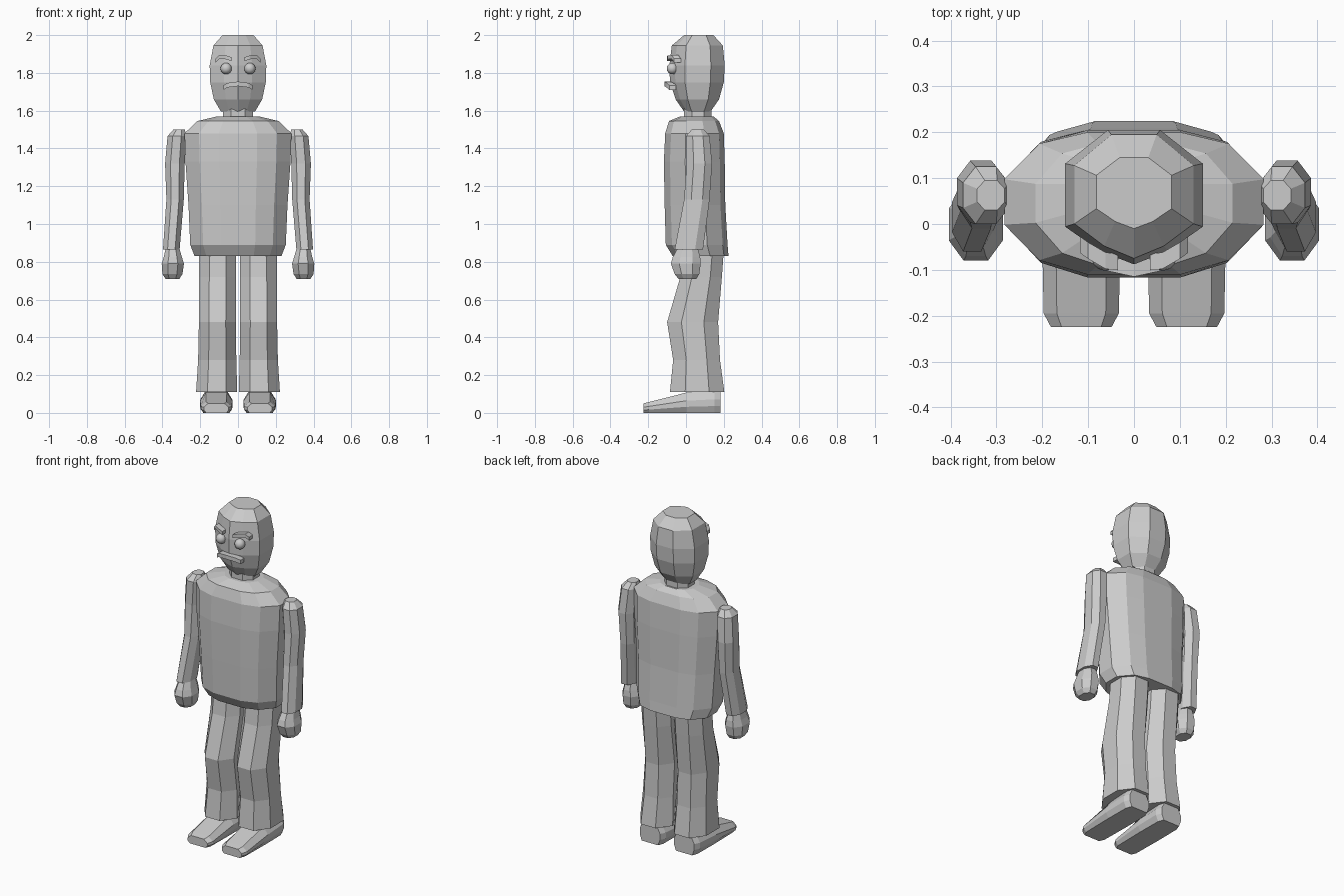
import bpy, bmesh, math
from mathutils import Matrix

if "Cube" in bpy.data.objects:
    bpy.data.objects.remove(bpy.data.objects["Cube"])


def finish(name, bm, mirror=False):
    bmesh.ops.recalc_face_normals(bm, faces=bm.faces)
    mesh = bpy.data.meshes.new(name)
    bm.to_mesh(mesh)
    bm.free()
    ob = bpy.data.objects.new(name, mesh)
    bpy.context.collection.objects.link(ob)
    if mirror:
        ob.modifiers.new("Mirror", 'MIRROR')
    return ob


def loft(name, rings, mirror=False):
    """Skin a list of equal-length point rings and cap both ends."""
    bm = bmesh.new()
    vr = [[bm.verts.new(p) for p in r] for r in rings]
    n = len(vr[0])
    for a, b in zip(vr, vr[1:]):
        for i in range(n):
            j = (i + 1) % n
            bm.faces.new((a[i], a[j], b[j], b[i]))
    bm.faces.new(vr[0])
    bm.faces.new(vr[-1])
    return finish(name, bm, mirror)


def section(half, z, cx, rx, yf, yb):
    """Ring from a half outline of (x fraction, depth fraction), mirrored in x."""
    full = half + [(-x, t) for x, t in reversed(half) if x > 0]
    return [(cx + x * rx, yf + t * (yb - yf), z) for x, t in full]


def body(name, half, rows, mirror=False):
    return loft(name, [section(half, *r) for r in rows], mirror)


def strip(name, path, w, d, mirror=False):
    """Square bar following a path of points across the face."""
    return loft(name, [[(x, y - d, z - w), (x, y + d, z - w),
                        (x, y + d, z + w), (x, y - d, z + w)] for x, y, z in path], mirror)


TORSO = [(.36, 0), (.73, .1), (1, .35), (1, .67), (.73, .92), (.36, 1)]
HEAD = [(0, 0), (.5, .1), (1, .28), (1, .75), (.38, 1)]
OCT = [(.45, 0), (1, .28), (1, .72), (.45, 1)]

# Torso: z, centre x, half width, front y, back y
body("torso", TORSO, [
    (.83, 0, .23, -.07, .225), (.89, 0, .253, -.107, .22),
    (1.10, 0, .262, -.113, .208), (1.33, 0, .278, -.117, .205),
    (1.48, 0, .283, -.11, .2), (1.545, 0, .215, -.09, .175),
    (1.57, 0, .11, -.03, .145)])

# Neck and head
body("neck", OCT, [(1.54, 0, .08, -.01, .135), (1.64, 0, .08, -.01, .135)])
body("head", HEAD, [
    (1.595, 0, .09, -.01, .13), (1.66, 0, .128, -.055, .175),
    (1.75, 0, .147, -.085, .2), (1.84, 0, .15, -.088, .205),
    (1.945, 0, .13, -.075, .195), (2.0, 0, .082, -.01, .145)])

# Arms and hands
body("arm", OCT, [
    (.865, .353, .044, -.06, .09), (1.13, .333, .046, -.01, .125),
    (1.32, .334, .052, .003, .138), (1.465, .323, .05, 0, .125),
    (1.50, .312, .03, .03, .095)], True)
body("hand", OCT, [
    (.71, .347, .037, -.04, .055), (.735, .347, .053, -.06, .07),
    (.79, .345, .059, -.08, .078), (.825, .345, .048, -.07, .075),
    (.88, .347, .034, -.04, .06)], True)

# Trouser legs
body("trouser_leg", OCT, [
    (.11, .113, .109, -.085, .203), (.28, .11, .101, -.068, .18),
    (.48, .109, .098, -.1, .17), (.72, .108, .098, -.03, .19),
    (.86, .108, .098, -.015, .2)], True)

# Shoes: lofted from toe to heel
SHOE = [(.8, 0), (1, .3), (1, .6), (.65, 1)]
outline = SHOE + [(-x, t) for x, t in reversed(SHOE)]
loft("shoe", [[(.115 + x * w, y, t * h) for x, t in outline] for y, w, h in
              [(-.225, .066, .05), (-.195, .082, .058), (0, .086, .107), (.15, .084, .12), (.183, .068, .12)]], True)

# Eyes
bm = bmesh.new()
bmesh.ops.create_uvsphere(bm, u_segments=12, v_segments=8, radius=.03,
                          matrix=Matrix.Translation((.063, -.072, 1.823)))
for f in bm.faces:
    f.smooth = True
finish("eye", bm, True)

# Eyebrows and down-turned mouth
strip("eyebrow", [(.035, -.083, 1.873), (.062, -.08, 1.882),
                  (.1, -.058, 1.884), (.118, -.045, 1.865)], .01, .018, True)
strip("mouth", [(-.078, -.07, 1.722), (-.055, -.085, 1.735), (0, -.097, 1.742),
                (.055, -.085, 1.735), (.078, -.07, 1.722)], .012, .018)
